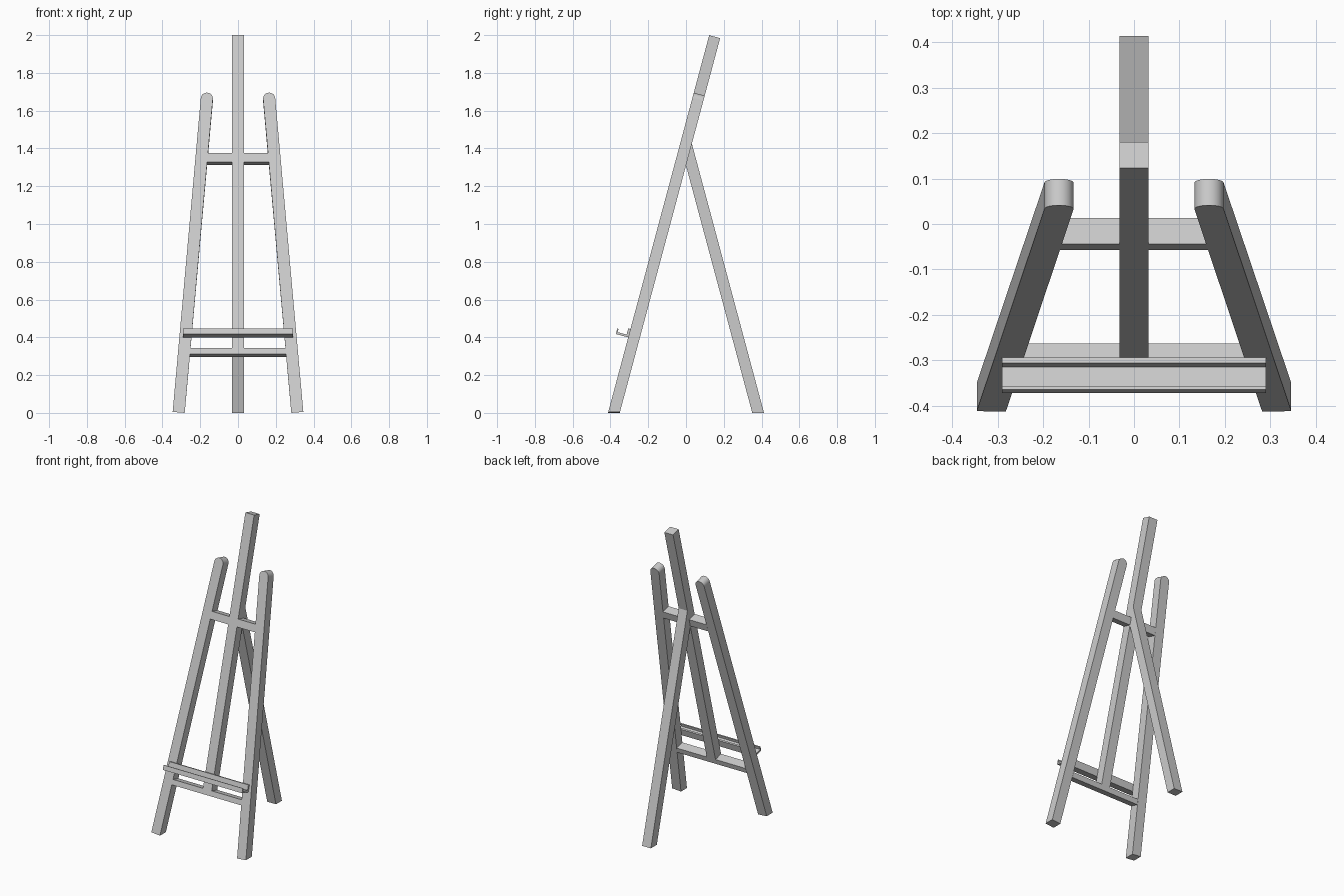
import bpy, bmesh, math
from mathutils import Vector

if "Cube" in bpy.data.objects:
    bpy.data.objects.remove(bpy.data.objects["Cube"])

T = math.radians(15)                       # lean of the front frame
C, S, TAN = math.cos(T), math.sin(T), math.tan(T)
Y0, D, H = -0.413, 0.06, 0.032             # front foot, timber depth, half width


def P(x, v, w):
    """Point on the leaning frame: x across, v up the slope, w depth behind the front face."""
    return Vector((x, Y0 + v * S + w * C, v * C - w * S))


def loft(name, a, b, mirror=False):
    """Solid between two matching outlines."""
    bm = bmesh.new()
    va, vb = [bm.verts.new(p) for p in a], [bm.verts.new(p) for p in b]
    n = len(va)
    bm.faces.new(va)
    bm.faces.new(vb[::-1])
    for i in range(n):
        bm.faces.new((va[i], va[(i + 1) % n], vb[(i + 1) % n], vb[i]))
    bmesh.ops.recalc_face_normals(bm, faces=bm.faces[:])
    me = bpy.data.meshes.new(name)
    bm.to_mesh(me)
    bm.free()
    ob = bpy.data.objects.new(name, me)
    bpy.context.collection.objects.link(ob)
    if mirror:
        ob.modifiers.new("Mirror", 'MIRROR').use_mirror_merge = False
    return ob


def slab(name, outline, mirror=False):
    """Outline (x, v) on the frame face, extruded through the timber depth."""
    return loft(name, [P(x, v, 0) for x, v in outline],
                [P(x, v, D) for x, v in outline], mirror)


# Front legs: splayed, rounded tops, feet cut level front to back
cx, cv, fx = 0.165, 1.723, 0.314
tilt = math.atan2(fx - cx, cv)
arc = [(cx + H * math.cos(a), cv + H * math.sin(a))
       for a in [tilt + math.pi * i / 16 for i in range(17)]]
dx, dv = H * math.cos(tilt), H * math.sin(tilt)
feet = [(fx - dx, 0), (fx + dx, 2 * dv)]
front = [P(x, v, 0) for x, v in arc + feet]
back = [P(x, v, D) for x, v in arc] + [P(x, v + D * TAN, D) for x, v in feet]
leg = loft("front_legs", front, back, True)
bpy.context.view_layer.objects.active = leg
leg.select_set(True)
bpy.ops.object.shade_smooth_by_angle(angle=math.radians(30))


# Cross bars, ending against the inner edges of the legs
def inner(v):
    return fx - dx - (fx - cx) * v / cv


LOW, LOW_TOP = 0.323, 0.357
slab("lower_cross_bar", [(-inner(LOW), LOW), (inner(LOW), LOW),
                         (inner(LOW_TOP), LOW_TOP), (-inner(LOW_TOP), LOW_TOP)])
b, t = 1.375, 1.424
slab("upper_cross_bar", [(H, b), (inner(b), b), (inner(t), t), (H, t)], True)

# Central mast standing on the lower bar
slab("mast", [(-H, LOW_TOP), (H, LOW_TOP), (H, 2.07), (-H, 2.07)])

# Rear leg, meeting the back of the mast
yb = Y0 + D / C
y1, y2 = 0.413 - D / C, 0.413
side = [(y1, 0), (y2, 0)] + [((y + yb) / 2, (y - yb) / (2 * TAN)) for y in (y2, y1)]
loft("rear_leg", [Vector((-H, y, z)) for y, z in side],
     [Vector((H, y, z)) for y, z in side])

# Canvas tray: back strip, shelf and front lip in one profile (w, v)
tray = [(0, 0.414), (-0.068, 0.414), (-0.068, 0.444), (-0.061, 0.444),
        (-0.061, 0.426), (-0.012, 0.426), (-0.012, 0.460), (0, 0.460)]
loft("canvas_tray", [P(-0.29, v, w) for w, v in tray],
     [P(0.29, v, w) for w, v in tray])
